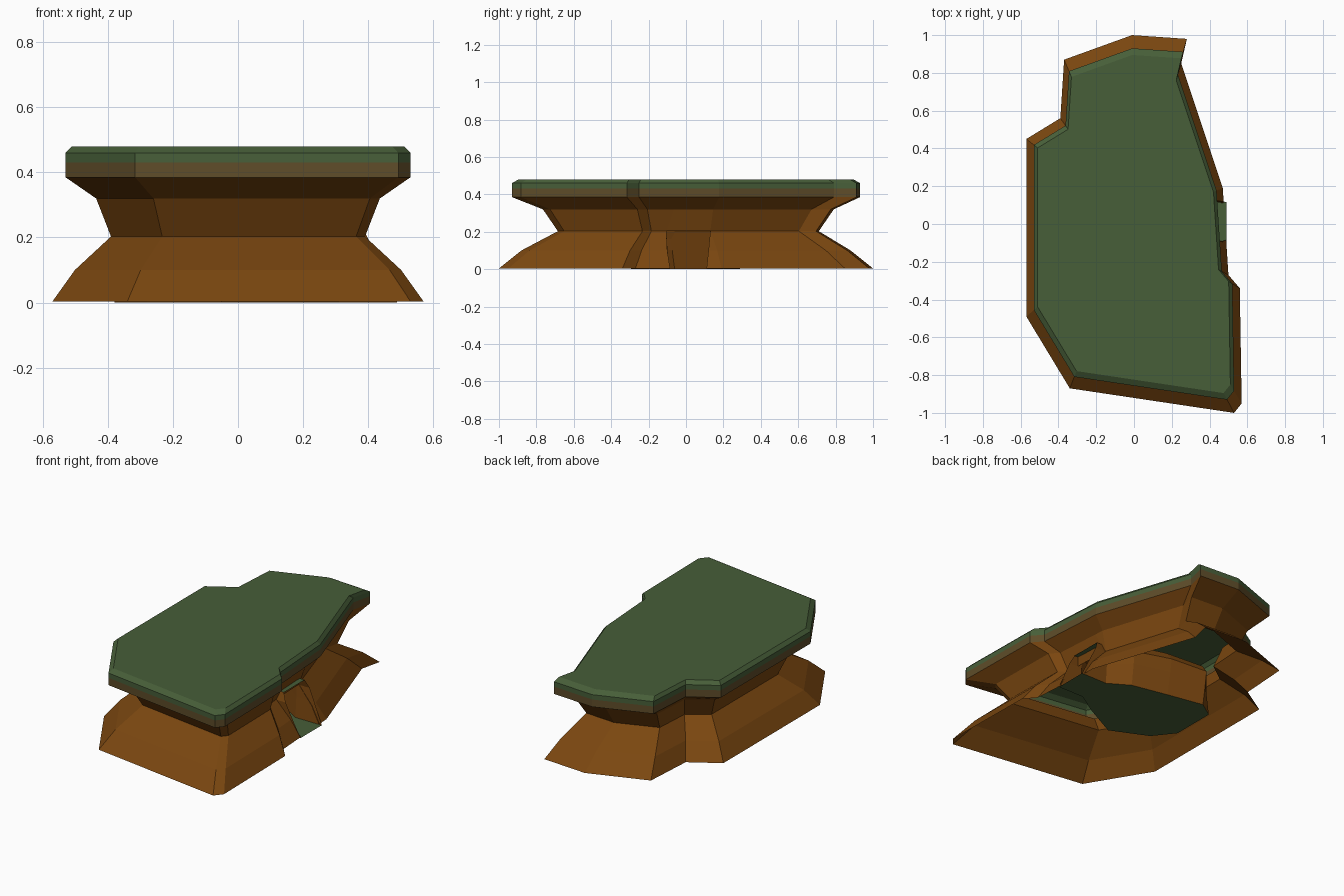
import bpy
import bmesh

if "Cube" in bpy.data.objects:
    bpy.data.objects.remove(bpy.data.objects["Cube"])


def material(name, rgb):
    m = bpy.data.materials.new(name)
    m.diffuse_color = (*rgb, 1)
    m.use_nodes = True
    m.node_tree.nodes["Principled BSDF"].inputs["Base Color"].default_value = m.diffuse_color
    return m


BROWN = material("earth brown", (0.195, 0.062, 0.005))
OLIVE = material("soil olive", (0.112, 0.072, 0.022))
GREEN = material("grass green", (0.063, 0.112, 0.040))
EARTH, SOIL, GRASS = 0, 1, 2


def finish(bm, name):
    me = bpy.data.meshes.new(name)
    bm.to_mesh(me)
    bm.free()
    for m in (BROWN, OLIVE, GREEN):
        me.materials.append(m)
    ob = bpy.data.objects.new(name, me)
    bpy.context.collection.objects.link(ob)
    return ob


def face(bm, verts, mat):
    f = bm.faces.new(verts)
    f.material_index = mat
    return f


# Cliff footprint, counter-clockwise; points 4 and 5 are the sides of the cave mouth
outline = [(.53, -1), (.57, -.95), (.56, -.34), (.50, -.27),
           (.488, -.085), (.475, .11),
           (.47, .19), (.25, .85), (.28, .98), (-.01, 1), (-.37, .87),
           (-.39, .56), (-.57, .45), (-.57, -.49), (-.34, -.87)]
MOUTH = 4

# Cliff rings: height, scale of footprint, colour of the band above, mouth sides in y
rings = [(.004, 1.00, EARTH, (-.085, .11)),
         (.10, .88, EARTH, (-.10, .12)),
         (.203, .685, EARTH, (-.105, .13)),
         (.32, .765, EARTH, None),
         (.385, .93, SOIL, None),
         (.43, .93, GRASS, None),
         (.46, .93, GRASS, None),
         (.48, .895, GRASS, None)]


def build_cliff():
    bm = bmesh.new()
    n = len(outline)
    loops = []
    for z, s, _, mouth in rings:
        loop = []
        for i, (x, y) in enumerate(outline):
            yy = y * (s + (.025 if y > .5 and s < .8 else 0))
            if mouth and i in (MOUTH, MOUTH + 1):
                yy = mouth[i - MOUTH]
            loop.append(bm.verts.new((x * s, yy, z)))
        loops.append(loop)
    for r in range(len(rings) - 1):
        a, b = loops[r], loops[r + 1]
        for i in range(n):
            if i == MOUTH and r < 2:
                continue            # opening of the cave
            j = (i + 1) % n
            face(bm, (a[i], a[j], b[j], b[i]), rings[r][2])
    face(bm, loops[-1], GRASS)
    finish(bm, "grass_topped_cliff")


# Cave cross-section: (offset of side inwards as fraction of width, fraction of height)
section = [(.06, 0), (.02, .5), (0, .8), (.07, 1)]

# Cave stations from the mouth inwards: x, y min, y max, height, lean of the section in x
stations = [(.49, -.105, .13, .25, .115),
            (.31, -.105, .13, .25, 0),
            (.18, -.20, .22, .27, 0),
            (-.05, -.33, .28, .28, 0),
            (-.28, -.22, .32, .26, 0),
            (-.38, -.08, .24, .20, -.06)]


def build_cave():
    bm = bmesh.new()
    loops = []
    for x, y0, y1, h, lean in stations:
        w = y1 - y0
        pts = [(y0 + f * w, g) for f, g in section]
        pts += [(y1 - f * w, g) for f, g in reversed(section)]
        loops.append([bm.verts.new((x - lean * g, y, g * h)) for y, g in pts])
    n = len(section) * 2
    top = len(section) - 1
    for k, (a, b) in enumerate(zip(loops, loops[1:])):
        for i in range(n):
            j = (i + 1) % n
            grass = i == n - 1 or (i == top and k == 0)   # floor and mouth cap
            face(bm, (a[i], a[j], b[j], b[i]), GRASS if grass else EARTH)
    face(bm, loops[-1], EARTH)
    finish(bm, "cave")


build_cliff()
build_cave()
